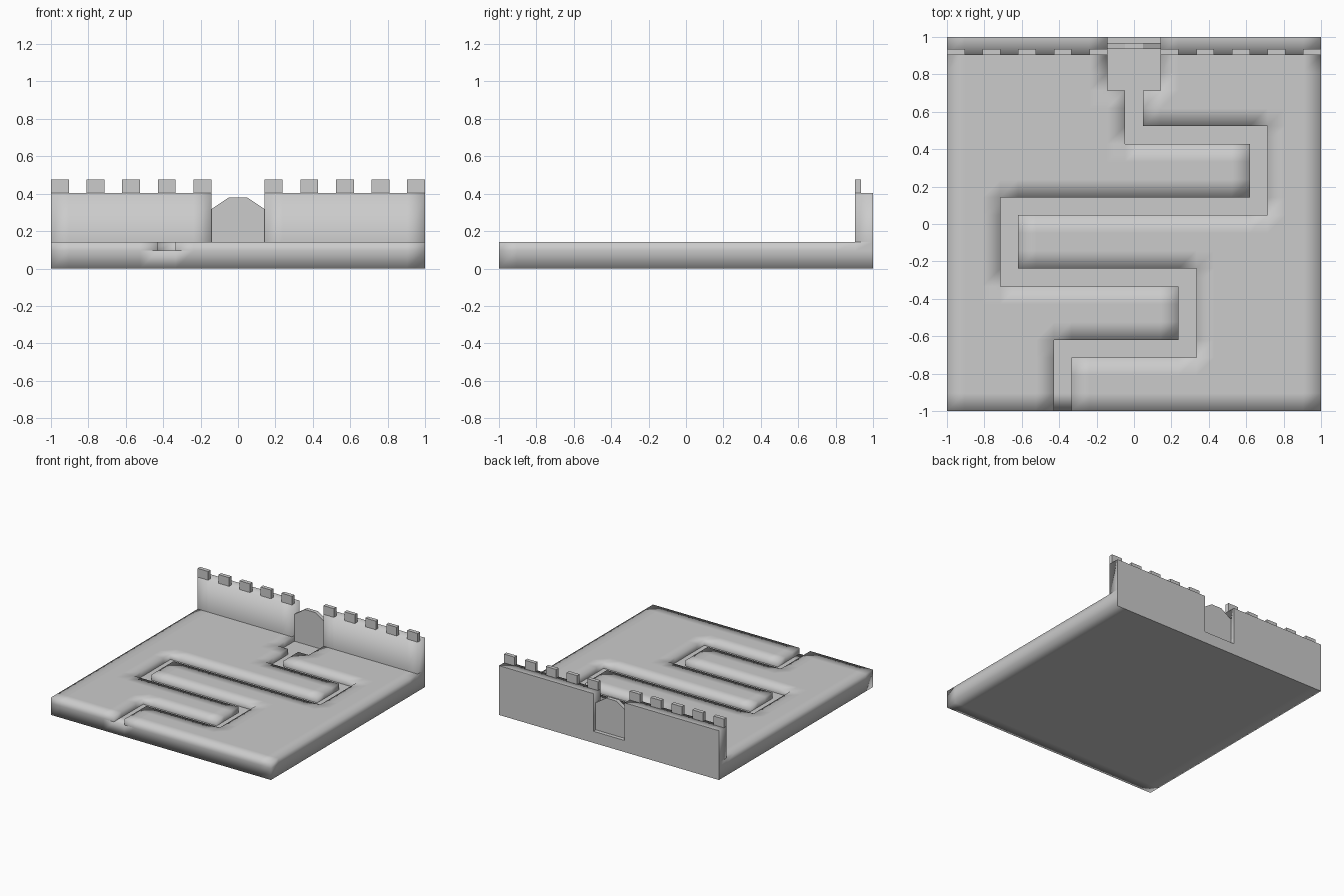
import bpy
import bmesh
from mathutils import Vector

old = bpy.data.objects.get("Cube")
if old:
    bpy.data.objects.remove(old, do_unlink=True)

N = 21               # tiles along each side
C = 2 / N            # tile size

stone = bpy.data.materials.new("stone_grey")
stone.use_nodes = True
GREY = (0.6, 0.6, 0.6, 1)
stone.diffuse_color = GREY
stone.node_tree.nodes["Principled BSDF"].inputs["Base Color"].default_value = GREY


def tile(p):
    """Tile column and row under a point."""
    return int((p.x + 1) / C), int((p.y + 1) / C)


def finish(bm, name):
    bmesh.ops.recalc_face_normals(bm, faces=bm.faces[:])
    mesh = bpy.data.meshes.new(name)
    bm.to_mesh(mesh)
    bm.free()
    mesh.materials.append(stone)
    ob = bpy.data.objects.new(name, mesh)
    bpy.context.collection.objects.link(ob)
    return ob


def raise_faces(bm, faces, height):
    """Extrude faces straight up and return the new top faces."""
    geom = bmesh.ops.extrude_face_region(bm, geom=faces)["geom"]
    verts = [g for g in geom if isinstance(g, bmesh.types.BMVert)]
    bmesh.ops.translate(bm, vec=(0, 0, height), verts=verts)
    return [g for g in geom if isinstance(g, bmesh.types.BMFace)]


# Winding channel, as tiles between corner points, ending in a small court
corners = [(6, 0), (6, 3), (13, 3), (13, 7), (3, 7), (3, 11),
           (17, 11), (17, 15), (10, 15), (10, 18)]
path = {(i, j) for i in (9, 10, 11) for j in (18, 19, 20)}
for (a, b), (c, d) in zip(corners, corners[1:]):
    path |= {(i, j) for i in range(min(a, c), max(a, c) + 1)
             for j in range(min(b, d), max(b, d) + 1)}

# Ground slab: raise the floor, then the land, then the rear wall
bm = bmesh.new()
bmesh.ops.create_grid(bm, x_segments=N, y_segments=N, size=1)
floor = raise_faces(bm, bm.faces[:], C)
land = raise_faces(bm, [f for f in floor
                        if tile(f.calc_center_median()) not in path], C / 2)
raise_faces(bm, [f for f in land
                 if tile(f.calc_center_median())[1] == N - 1], 2.75 * C)
bmesh.ops.recalc_face_normals(bm, faces=bm.faces[:])
for f in bm.faces:
    f.smooth = f.normal.y < 0.9 or f.calc_center_median().y < 0.99
finish(bm, "ground_and_wall")

# Battlements along the front edge of the wall
bm = bmesh.new()
low, high, front = 4.25 * C, 5 * C, 1 - C
for i in [k for k in range(0, N, 2) if k != 10]:
    made = bmesh.ops.create_cube(bm, size=1)["verts"]
    bmesh.ops.scale(bm, vec=(C, C / 3, high - low), verts=made)
    bmesh.ops.translate(bm, verts=made, vec=(
        -1 + (i + 0.5) * C, front + C / 6, (low + high) / 2))
finish(bm, "battlements")

# Gate panel with a chamfered top, standing in the wall opening
half = [(1.5, 1), (1.5, 10 / 3), (0.5, 4)]
outline = half + [(-x, z) for x, z in reversed(half)]
bm = bmesh.new()
y0 = front + C / 3
panel = bm.faces.new([bm.verts.new(Vector((x * C, y0, z * C))) for x, z in outline])
back = bmesh.ops.extrude_face_region(bm, geom=[panel])["geom"]
bmesh.ops.translate(bm, vec=(0, C / 3, 0),
                    verts=[g for g in back if isinstance(g, bmesh.types.BMVert)])
finish(bm, "gate")
